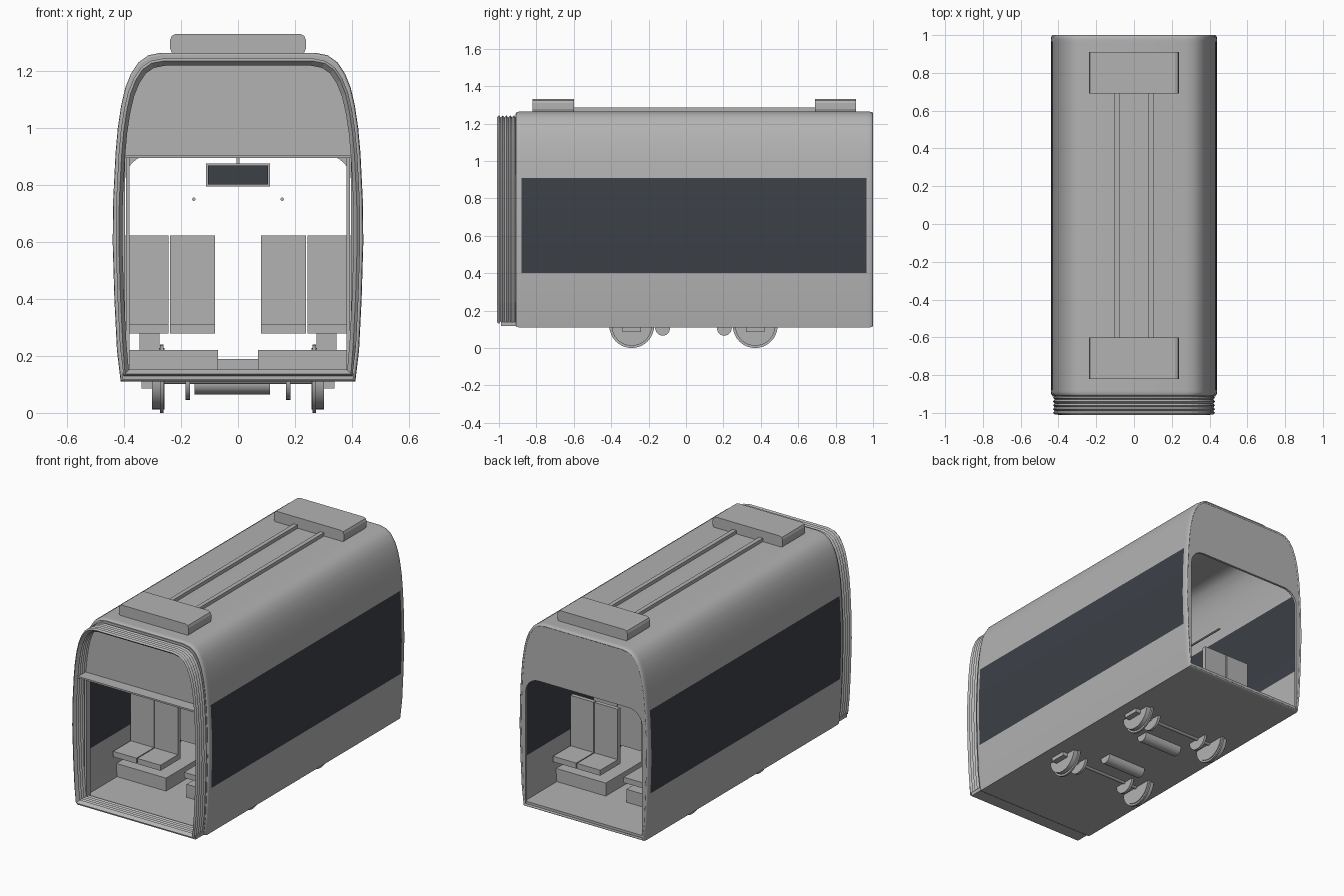
import bpy, bmesh, math
from mathutils import Matrix, Vector

cube = bpy.data.objects.get("Cube")
if cube:
    bpy.data.objects.remove(cube, do_unlink=True)


def material(name, rgb):
    m = bpy.data.materials.new(name)
    m.use_nodes = True
    m.diffuse_color = (*rgb, 1)
    m.node_tree.nodes["Principled BSDF"].inputs["Base Color"].default_value = (*rgb, 1)
    return m


GREY = material("light grey", (0.45, 0.45, 0.45))
DARK = material("dark glass", (0.045, 0.052, 0.063))


def finish(bm, name, mats=(GREY,), thickness=0, offset=-1, smooth=False):
    bmesh.ops.recalc_face_normals(bm, faces=bm.faces)
    mesh = bpy.data.meshes.new(name)
    bm.to_mesh(mesh)
    bm.free()
    ob = bpy.data.objects.new(name, mesh)
    bpy.context.collection.objects.link(ob)
    for m in mats:
        mesh.materials.append(m)
    if thickness:
        mod = ob.modifiers.new("Thickness", 'SOLIDIFY')
        mod.thickness, mod.offset = thickness, offset
    if smooth:
        bpy.ops.object.select_all(action='DESELECT')
        ob.select_set(True)
        bpy.context.view_layer.objects.active = ob
        bpy.ops.object.shade_smooth_by_angle(angle=math.radians(35))
    return ob


def box(name, x, y, z, mat=GREY, bevel=0):
    bm = bmesh.new()
    size = Vector((x[1] - x[0], y[1] - y[0], z[1] - z[0]))
    mid = Vector((sum(x), sum(y), sum(z))) / 2
    bmesh.ops.create_cube(bm, size=1, matrix=Matrix.Translation(mid) @ Matrix.Diagonal((*size, 1)))
    if bevel:
        # only the edges that run along y
        edges = [e for e in bm.edges if abs(e.verts[0].co.y - e.verts[1].co.y) > 1e-4]
        bmesh.ops.bevel(bm, geom=edges, offset=bevel, segments=2, affect='EDGES', profile=0.5)
    return finish(bm, name, (mat,))


def cylinder(name, centre, radius, length, axis='X', sides=24, radius2=None):
    bm = bmesh.new()
    turn = {'X': Matrix.Rotation(math.pi / 2, 4, 'Y'),
            'Y': Matrix.Rotation(math.pi / 2, 4, 'X'), 'Z': Matrix()}[axis]
    bmesh.ops.create_cone(bm, cap_ends=True, segments=sides, radius1=radius,
                          radius2=radius2 or radius, depth=length,
                          matrix=Matrix.Translation(centre) @ turn)
    return finish(bm, name, smooth=sides > 8)


# Half cross-section of the carriage, from the floor edge to the roof
SIDE = [(.412, .11), (.425, .22), (.434, .4), (.44, .6), (.438, .75), (.43, .91),
        (.422, 1.0), (.41, 1.08), (.396, 1.14), (.376, 1.19), (.35, 1.23),
        (.315, 1.255), (.27, 1.264)]
SECTION = SIDE + [(-x, z) for x, z in reversed(SIDE)]
MID_Z = .69


def scaled(sx, sz):
    return [(x * sx, MID_Z + (z - MID_Z) * sz) for x, z in SECTION]


def tube(rings):
    """Skin a closed cross-section through (y, x scale, z scale) rings."""
    bm = bmesh.new()
    loops = [[bm.verts.new((x, y, z)) for x, z in scaled(sx, sz)] for y, sx, sz in rings]
    n = len(SECTION)
    for a, b in zip(loops, loops[1:]):
        for i in range(n):
            j = (i + 1) % n
            bm.faces.new((a[i], a[j], b[j], b[i]))
    return bm


# Body shell with the long side windows
bm = tube([(-.91, .982, .988), (-.903, .995, .996), (-.89, 1, 1), (-.88, 1, 1),
           (.965, 1, 1), (.98, 1, 1), (.993, .995, .996), (1, .982, .988)])
for f in bm.faces:
    c = f.calc_center_median()
    if .4 < c.z < .91 and abs(c.x) > .4 and -.88 < c.y < .965:
        f.material_index = 1
finish(bm, "body_shell", (GREY, DARK), thickness=.015, smooth=True)

# Folded gangway bellows
folds = 5
rings = []
for i in range(2 * folds + 1):
    s = 0 if i % 2 else .02
    rings.append((-1 + .1 * i / (2 * folds), .955 + s, .945 + s))
finish(tube(rings), "gangway_bellows", thickness=.014)


def end_frame(name, y, radius):
    """End wall with a wide opening that has rounded upper corners."""
    w, top = .397, .905
    outer = [(x * .978, MID_Z + (z - MID_Z) * .982) for x, z in SIDE]
    inner = [(w, .13)]
    for k in range(7):
        a = math.pi / 2 * k / 6
        inner.append((w - radius + radius * math.cos(a), top - radius + radius * math.sin(a)))
    bm = bmesh.new()
    # right half and left half joined in one arch outline
    path = outer + [(-x, z) for x, z in reversed(outer)]
    path += [(-x, z) for x, z in inner] + list(reversed(inner))
    bm.faces.new([bm.verts.new((x, y, z)) for x, z in path])
    return finish(bm, name, thickness=.014, offset=0)


end_frame("rear_end_wall", .988, .09)
end_frame("front_end_wall", -.905, .01)
box("front_ledge", (-.405, .405), (-.985, -.9), (.895, .905))
box("floor", (-.405, .405), (-.99, .99), (.118, .14))

# Roof equipment
for label, y in (("front", (-.82, -.6)), ("rear", (.69, .91))):
    box(label + "_roof_unit", (-.238, .238), y, (1.258, 1.33), bevel=.02)
for label, s in (("left", 1), ("right", -1)):
    box(label + "_roof_duct", (s * .09 - .013, s * .09 + .013), (-.61, .7), (1.258, 1.285))
    box(label + "_door_post", (s * .387 - .006, s * .387 + .006), (-.93, -.89), (.13, .895))
    cylinder(label + "_handrail", (s * .155, .04, .75), .006, 1.1, 'Y', 8)

# Hanging display
box("display_case", (-.113, .113), (.025, .055), (.795, .875))
box("display_rod", (-.006, .006), (.034, .046), (.87, 1.255))
for label, y in (("front", .022), ("rear", .058)):
    box(label + "_display_screen", (-.105, .105), (y - .004, y + .004), (.802, .868), DARK)

MIDDLE = .04


def span(end, a, b):
    """Distances from the middle of the carriage turned into a y range."""
    return tuple(sorted((MIDDLE + end * a, MIDDLE + end * b)))


# Seats over the wheel boxes, and the running gear
for end, label in ((-1, "front"), (1, "rear")):
    axle = MIDDLE + end * .33
    box(label + "_floor_tunnel", (-.08, .08), span(end, .26, .4), (.13, .19))
    cylinder(label + "_axle", (0, axle, .115), .014, .56, sides=12)
    cylinder(label + "_motor", (-.02, MIDDLE + end * .165, .105), .04, .265, sides=12)
    for s, side in ((1, "left"), (-1, "right")):
        tag = label + "_" + side

        def across(a, b):
            return tuple(sorted((s * a, s * b)))

        box(tag + "_wheel_box", across(.07, .408), span(end, .1, .64), (.13, .22))
        box(tag + "_seat_pedestal", across(.275, .345), span(end, .2, .56), (.21, .285))
        for k, x in enumerate(((.08, .238), (.244, .402))):
            for row, back, facing in (("outer", .51, 1), ("inner", .26, -1)):
                name = f"{tag}_{row}_seat_{k + 1}"
                box(name + "_cushion", across(*x), span(end, back, back + facing * .17), (.278, .312))
                box(name + "_back", across(*x), span(end, back, back - facing * .025), (.278, .545))
                box(name + "_headrest", across(*x), span(end, back, back - facing * .025), (.545, .622))
        # wheel tread, flange, brake disc and axle box
        cylinder(tag + "_wheel", (s * .28, axle, .12), .108, .045, sides=32)
        cylinder(tag + "_wheel_flange", (s * .268, axle, .12), .12, .012, sides=32)
        cylinder(tag + "_brake_disc", (s * .176, axle, .115), .07, .016, sides=24)
        box(tag + "_axle_box", across(.295, .338), (axle - .05, axle + .05), (.086, .12))
